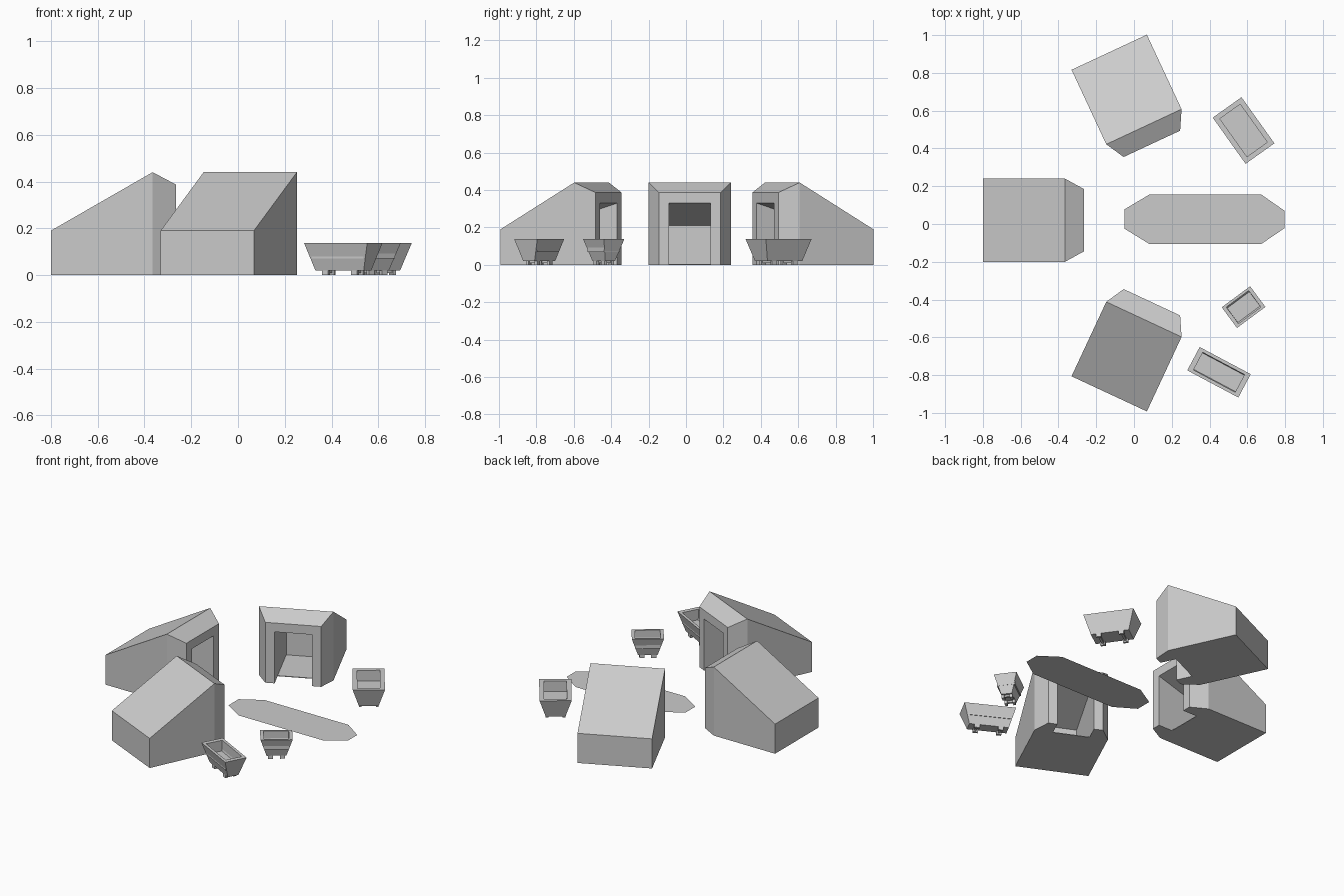
import bpy, bmesh
from math import radians

if "Cube" in bpy.data.objects:
    bpy.data.objects.remove(bpy.data.objects["Cube"])


def make_object(name, bm, loc=(0, 0, 0), angle=0):
    bmesh.ops.recalc_face_normals(bm, faces=bm.faces[:])
    mesh = bpy.data.meshes.new(name)
    bm.to_mesh(mesh)
    bm.free()
    ob = bpy.data.objects.new(name, mesh)
    ob.location = loc
    ob.rotation_euler.z = radians(angle)
    bpy.context.collection.objects.link(ob)
    return ob


def loft(bm, rings):
    """Skin a series of equal-length vertex rings and cap both ends."""
    loops = [[bm.verts.new(p) for p in ring] for ring in rings]
    n = len(loops[0])
    for a, b in zip(loops, loops[1:]):
        for i in range(n):
            j = (i + 1) % n
            bm.faces.new((a[i], a[j], b[j], b[i]))
    bm.faces.new(loops[0])
    bm.faces.new(loops[-1])


def portal_ring(x, half, height):
    return [(x, -half, 0), (x, half, 0), (x, half, height), (x, -half, height)]


def flat_ring(length, width, z):
    a, b = length / 2, width / 2
    return [(-a, -b, z), (a, -b, z), (a, b, z), (-a, b, z)]


def box(bm, cx, cy, cz, sx, sy, sz):
    loft(bm, [[(cx + x, cy + y, cz + z) for x, y, z in flat_ring(sx, sy, s * sz / 2)]
              for s in (-1, 1)])


# Sloping shelters with a bevelled portal; local +x faces out of the opening
def shelter(name, loc, angle):
    bm = bmesh.new()
    loft(bm, [portal_ring(-0.435, 0.22, 0.19),
              portal_ring(0, 0.22, 0.44),
              portal_ring(0.1, 0.165, 0.387)])
    body = make_object(name, bm, loc, angle)

    # chamber: open threshold, thin floor, sloping ceiling
    profile = [(0.15, -0.05), (0.0, -0.05), (0.0, 0.004), (-0.29, 0.004),
               (-0.29, 0.21), (0.1, 0.33), (0.15, 0.33)]
    bm = bmesh.new()
    loft(bm, [[(x, y, z) for x, z in profile] for y in (-0.11, 0.11)])
    cutter = make_object(name + "_chamber_cutter", bm, loc, angle)
    cutter.hide_render = True
    cutter.hide_viewport = True
    cut = body.modifiers.new("chamber", 'BOOLEAN')
    cut.object = cutter
    cut.operation = 'DIFFERENCE'
    cut.solver = 'EXACT'


shelter("west_shelter", (-0.365, 0.02, 0), 0)
shelter("north_shelter", (0.0525, 0.515, 0), -65)
shelter("south_shelter", (0.0525, -0.505, 0), 65)


# Tapered open carts with axles and block wheels
def cart(name, loc, angle, length, width, rim_l, rim_w):
    base_l, base_w = length - 0.072, width - 0.072
    bm = bmesh.new()
    loft(bm, [flat_ring(base_l, base_w, 0.02),
              flat_ring(length, width, 0.138),
              flat_ring(rim_l, rim_w, 0.138),
              flat_ring(rim_l, rim_w, 0.07)])
    make_object(name + "_tub", bm, loc, angle)

    bm = bmesh.new()
    for sx in (-1, 1):
        x = sx * base_l * 0.3
        box(bm, x, 0, 0.015, 0.014, base_w * 0.8, 0.012)
        for sy in (-1, 1):
            box(bm, x, sy * (base_w / 2 - 0.008), 0.01, 0.03, 0.016, 0.02)
    make_object(name + "_wheels", bm, loc, angle)


cart("north_cart", (0.58, 0.495, 0), -54.5, 0.30, 0.187, 0.247, 0.132)
cart("long_cart", (0.45, -0.785, 0), -28, 0.306, 0.14, 0.25, 0.105)
cart("small_cart", (0.58, -0.44, 0), 36.5, 0.187, 0.136, 0.147, 0.108)

# Flat paved strip with clipped corners
outline = [(-0.05, -0.025), (0.08, -0.105), (0.675, -0.105), (0.797, -0.022),
           (0.797, 0.07), (0.675, 0.155), (0.08, 0.155), (-0.05, 0.078)]
bm = bmesh.new()
bm.faces.new([bm.verts.new((x, y, 0.001)) for x, y in outline])
make_object("paved_strip", bm)
